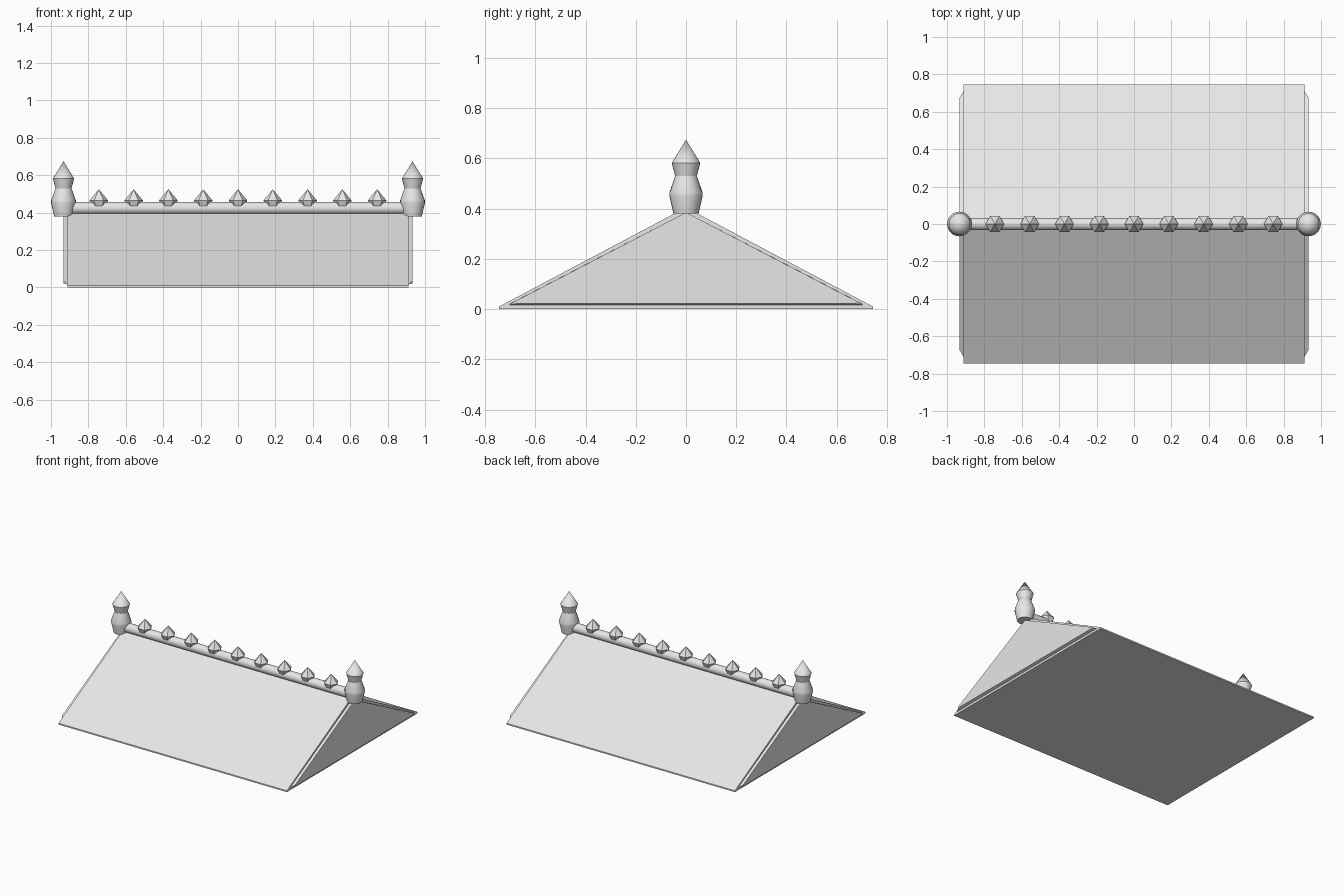
import bpy, bmesh, math
from mathutils import Vector

cube = bpy.data.objects.get("Cube")
if cube:
    bpy.data.objects.remove(cube, do_unlink=True)

stone = bpy.data.materials.new("light_grey_stone")
stone.use_nodes = True
stone.diffuse_color = (0.8, 0.8, 0.8, 1)
stone.node_tree.nodes["Principled BSDF"].inputs["Base Color"].default_value = (0.8, 0.8, 0.8, 1)


def finish(bm, name, location=(0, 0, 0), smooth=False):
    bmesh.ops.recalc_face_normals(bm, faces=bm.faces)
    mesh = bpy.data.meshes.new(name)
    bm.to_mesh(mesh)
    bm.free()
    mesh.materials.append(stone)
    obj = bpy.data.objects.new(name, mesh)
    obj.location = location
    bpy.context.collection.objects.link(obj)
    if smooth:
        bpy.ops.object.select_all(action='DESELECT')
        obj.select_set(True)
        bpy.context.view_layer.objects.active = obj
        bpy.ops.object.shade_smooth_by_angle(angle=math.radians(25))
    return obj


def hull(name, points):
    bm = bmesh.new()
    for p in points:
        bm.verts.new(p)
    bmesh.ops.convex_hull(bm, input=bm.verts)
    bmesh.ops.dissolve_limit(bm, angle_limit=0.01, verts=bm.verts, edges=bm.edges)
    return finish(bm, name)


def turned(name, profile, sides, location, smooth=False):
    """Stack of rings (radius, height); a zero radius closes to a tip."""
    bm = bmesh.new()
    rings = []
    for r, z in profile:
        count = sides if r else 1
        rings.append([bm.verts.new((r * math.cos(math.tau * i / sides),
                                    r * math.sin(math.tau * i / sides), z))
                      for i in range(count)])
    for low, high in zip(rings, rings[1:]):
        for i in range(sides):
            j = (i + 1) % sides
            if len(high) == 1:
                bm.faces.new((low[i], low[j], high[0]))
            else:
                bm.faces.new((low[i], low[j], high[j], high[i]))
    for ring in (rings[0], rings[-1]):
        if len(ring) > 1:
            bm.faces.new(ring)
    return finish(bm, name, location, smooth)


# Roof prism with a thin upright eave
hull("roof", [(x, y, z) for x in (-0.912, 0.912)
              for y, z in ((-0.745, 0), (0.745, 0), (-0.745, 0.01), (0.745, 0.01), (0, 0.405))])

# Raised gable panels and end finials
finial = ((0.05, 0.38), (0.066, 0.45), (0.066, 0.465), (0.043, 0.53), (0.057, 0.582), (0, 0.675))
for side, label in ((1, "left"), (-1, "right")):
    root, tip = side * 0.90, side * 0.932
    hull(label + "_gable_panel",
         [(root, 0, 0.385), (tip, 0, 0.385)]
         + [(x, s * y, z) for s in (-1, 1)
            for x, y, z in ((root, 0.715, 0.014), (side * 0.912, 0.71, 0.016),
                            (tip, 0.675, 0.022), (tip, 0.675, 0.034))])
    turned(label + "_finial", finial, 24, (side * 0.933, 0, 0), smooth=True)

# Round ridge pole
pole = turned("ridge_pole", ((0.033, -0.92), (0.033, 0.92)), 20, (0, 0, 0.424), smooth=True)
pole.rotation_euler.y = math.pi / 2

# Row of six-sided spikes along the ridge
for i in range(9):
    turned(f"ridge_spike_{i + 1}", ((0.025, 0.41), (0.05, 0.465), (0, 0.525)), 6,
           ((i - 4) * 0.186, 0, 0))
